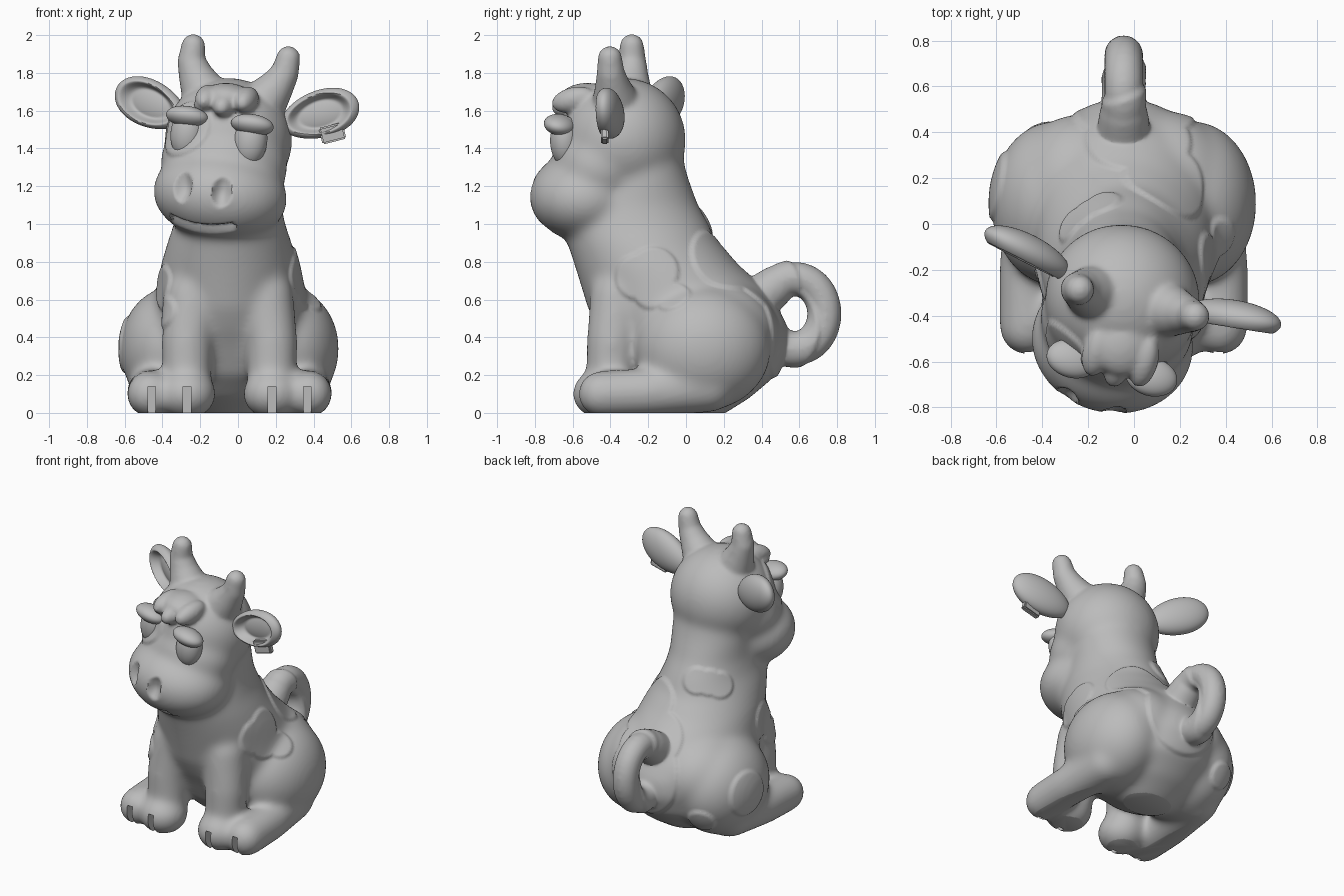
import bpy, bmesh, math
from mathutils import Matrix, Vector

cube = bpy.data.objects.get("Cube")
if cube:
    bpy.data.objects.remove(cube, do_unlink=True)

clay = bpy.data.materials.new("grey_clay")
clay.use_nodes = True
GREY = (0.5, 0.5, 0.5, 1)
clay.diffuse_color = GREY
clay.node_tree.nodes["Principled BSDF"].inputs["Base Color"].default_value = GREY

MID = -0.045                      # centre line of the trunk
T = Matrix.Translation
R = Matrix.Rotation
# Head frame: turned and slightly tilted
HEAD = (T((-0.05, -0.33, 1.45)) @ R(math.radians(-13), 4, 'Z')
        @ R(math.radians(7), 4, 'Y'))
HEAD_INV = HEAD.inverted()


def blob(bm, centre, radii, frame=Matrix(), detail=4):
    m = frame @ T(centre) @ Matrix.Diagonal((*radii, 1))
    return bmesh.ops.create_icosphere(bm, subdivisions=detail, radius=1, matrix=m)["verts"]


def chain(bm, points, frame=Matrix()):
    """Tapered limb through (x, y, z, radius) points."""
    for a, b in zip(points, points[1:]):
        a, b = Vector(a), Vector(b)
        n = max(2, math.ceil((b - a).length / (0.2 * min(a[3], b[3]))))
        for i in range(n + 1):
            p = a.lerp(b, i / n)
            blob(bm, p[:3], (p[3],) * 3, frame, 3)


def loft(bm, sections, sides=40):
    """Trunk from (z, front y, back y, half width) slices."""
    rings = []
    for z, front, back, w in sections:
        rings.append([bm.verts.new((MID + w * math.cos(t), (front + back) / 2
                                    + (back - front) / 2 * math.sin(t), z))
                      for t in (2 * math.pi * i / sides for i in range(sides))])
    for lo, hi in zip(rings, rings[1:]):
        for i in range(sides):
            j = (i + 1) % sides
            bm.faces.new((lo[i], lo[j], hi[j], hi[i]))
    bm.faces.new(rings[0][::-1])
    bm.faces.new(rings[-1])


def make(name, bm):
    me = bpy.data.meshes.new(name)
    bm.to_mesh(me)
    bm.free()
    ob = bpy.data.objects.new(name, me)
    bpy.context.collection.objects.link(ob)
    return ob


def finish(ob, angle=50):
    me = ob.data
    me.materials.clear()
    me.materials.append(clay)
    for p in me.polygons:
        p.use_smooth = True
        p.material_index = 0
    me.set_sharp_from_angle(angle=math.radians(angle))


def bake(ob):
    bpy.context.view_layer.update()
    dg = bpy.context.evaluated_depsgraph_get()
    me = bpy.data.meshes.new_from_object(ob.evaluated_get(dg))
    ob.modifiers.clear()
    ob.data = me


def fuse(ob, voxel, passes):
    """Melt overlapping shells into one softened skin."""
    remesh = ob.modifiers.new("blend", 'REMESH')
    remesh.mode = 'VOXEL'
    remesh.voxel_size = voxel
    relax = ob.modifiers.new("relax", 'SMOOTH')
    relax.factor = 0.5
    relax.iterations = passes
    bake(ob)


# Trunk, limbs and skull, strongly blended
bm = bmesh.new()
loft(bm, [(-0.02, -0.02, 0.18, 0.14), (0.08, -0.2, 0.34, 0.3),
          (0.2, -0.33, 0.48, 0.41), (0.35, -0.41, 0.54, 0.42),
          (0.45, -0.47, 0.53, 0.42), (0.55, -0.52, 0.48, 0.41), (0.65, -0.55, 0.41, 0.39),
          (0.78, -0.59, 0.265, 0.365), (0.9, -0.63, 0.165, 0.33),
          (1.0, -0.66, 0.12, 0.295), (1.1, -0.61, 0.065, 0.275),
          (1.25, -0.5, 0.01, 0.27), (1.4, -0.45, -0.03, 0.25)])
for s in (-1, 1):
    # haunch and its slope into the back, hind foot
    blob(bm, (MID + s * 0.3, 0.09, 0.34), (0.28, 0.36, 0.33))
    blob(bm, (MID + s * 0.19, 0.13, 0.42), (0.3, 0.35, 0.29))
    chain(bm, [(MID + s * 0.38, 0.12, 0.145, 0.145), (MID + s * 0.415, -0.2, 0.11, 0.13),
               (MID + s * 0.42, -0.45, 0.1, 0.125)])
    # front leg, front foot
    chain(bm, [(MID + s * 0.19, -0.36, 0.62, 0.15), (MID + s * 0.225, -0.39, 0.38, 0.138),
               (MID + s * 0.225, -0.4, 0.13, 0.13)])
    blob(bm, (MID + s * 0.225, -0.445, 0.1), (0.155, 0.16, 0.135))
blob(bm, (0, 0, -0.005), (0.34, 0.33, 0.33), HEAD)
blob(bm, (0.015, -0.1, -0.13), (0.34, 0.28, 0.26), HEAD)
blob(bm, (0.035, -0.193, -0.295), (0.36, 0.31, 0.245), HEAD)
bmesh.ops.recalc_face_normals(bm, faces=bm.faces)
body = make("body", bm)
fuse(body, 0.015, 40)

# Horns, forelock and curled tail, lightly blended
bm = bmesh.new()
bm.from_mesh(body.data)
for s in (-1, 1):
    chain(bm, [(s * 0.15 + 0.005, 0, 0.2, 0.13), (s * 0.215 + 0.005, 0, 0.3, 0.095),
               (s * 0.255 + 0.005, 0, 0.38, 0.075), (s * 0.26 + 0.01, 0, 0.465, 0.064)], HEAD)
for x, y, z in ((-0.085, -0.24, 0.21), (0.02, -0.265, 0.19), (0.125, -0.24, 0.225)):
    blob(bm, (0, 0, 0), (0.062, 0.12, 0.066), HEAD @ T((x, y, z)) @ R(0.25, 4, 'X'))
blob(bm, (0.02, -0.19, 0.225), (0.13, 0.14, 0.075), HEAD)
arc = [math.radians(a) for a in range(120, -121, -10)]
curl = [(MID, 0.38, 0.6, 0.11), (MID, 0.47, 0.67, 0.095)]
curl += [(MID, 0.577 + 0.162 * math.cos(a), 0.525 + 0.19 * math.sin(a), 0.085) for a in arc]
chain(bm, curl)
bm.to_mesh(body.data)
bm.free()
fuse(body, 0.013, 7)

# Raised coat patches, as overlapping round regions
PATCHES = [(0.32, -0.26, 0.72, 0.13), (0.32, -0.17, 0.75, 0.14), (0.34, -0.18, 0.66, 0.12),
           (0.36, -0.06, 0.6, 0.1),
           (-0.4, -0.3, 0.66, 0.13), (-0.35, -0.4, 0.53, 0.1),
           (-0.25, -0.01, 0.97, 0.1), (-0.2, 0.03, 0.99, 0.1), (-0.14, 0.07, 1.0, 0.1),
           (0.15, 0.2, 0.8, 0.21), (0.02, 0.38, 0.65, 0.24), (0.0, 0.45, 0.45, 0.27),
           (-0.56, 0.16, 0.36, 0.16), (-0.4, 0.4, 0.2, 0.1)]
PATCHES.append((*(HEAD @ Vector((-0.18, -0.27, 0.03))), 0.165))
PATCHES = [(Vector(p[:3]), p[3]) for p in PATCHES]


def relief(co):
    inside = max(r - (co - c).length for c, r in PATCHES)
    d = 0.013 * min(1, max(0, inside / 0.02))
    h = HEAD_INV @ co
    if h.y < -0.2 and h.z < -0.15:
        # nostrils
        k = ((abs(h.x) - 0.108) / 0.052) ** 2 + ((h.z + 0.27) / 0.08) ** 2
        d -= 0.045 * max(0, 1 - k) ** 0.8
        # smiling mouth
        if abs(h.x) < 0.18:
            d -= 0.028 * max(0, 1 - abs(h.z + 0.475 - h.x ** 2) / 0.025)
    return d


shift = [v.normal * relief(v.co) for v in body.data.vertices]
for v, off in zip(body.data.vertices, shift):
    v.co += off

# Cloven hoof slots
bm = bmesh.new()
for s in (-1, 1):
    for x, y in ((0.225, -0.58), (0.412, -0.56)):
        bmesh.ops.create_cube(bm, size=1, matrix=T((MID + s * x, y, -0.03))
                              @ Matrix.Diagonal((0.04, 0.14, 0.34, 1)))
cutter = make("hoof_cutter", bm)
cutter.hide_render = True
slot = body.modifiers.new("slots", 'BOOLEAN')
slot.operation = 'DIFFERENCE'
slot.solver = 'EXACT'
slot.object = cutter
bake(body)
bpy.data.objects.remove(cutter, do_unlink=True)

# Flat soles on the ground
bm = bmesh.new()
bm.from_mesh(body.data)
bmesh.ops.bisect_plane(bm, geom=bm.verts[:] + bm.edges[:] + bm.faces[:],
                       plane_co=(0, 0, 0), plane_no=(0, 0, 1), clear_inner=True)
bmesh.ops.holes_fill(bm, edges=[e for e in bm.edges if e.is_boundary], sides=0)
bm.to_mesh(body.data)
bm.free()
finish(body)

# Eyes, heavy lids and hollow ears
for s, side in ((-1, "right"), (1, "left")):
    bm = bmesh.new()
    blob(bm, (s * 0.172 + 0.01, -0.275, 0.01), (0.09, 0.08, 0.135), HEAD)
    finish(make(side + "_eye", bm))

    bm = bmesh.new()
    blob(bm, (0, 0, 0), (0.115, 0.085, 0.055),
         HEAD @ T((s * 0.178 + 0.01, -0.3, 0.098)) @ R(-0.25, 4, 'X'))
    finish(make(side + "_eyelid", bm))

    bm = bmesh.new()
    for v in blob(bm, (0, 0, 0), (0.215, 0.078, 0.125), detail=5):
        k = (v.co.x / 0.215) ** 2 + (v.co.z / 0.125) ** 2
        if v.co.y < 0:
            dip = min(1, max(0, (0.72 - k) / 0.45))
            v.co.y += 0.075 * dip * dip * (3 - 2 * dip)
        v.co.z *= 1 + s * v.co.x * 0.5
    bm.transform(HEAD @ T((s * 0.47, 0.07 - s * 0.038, 0.16 + s * 0.03))
                 @ R(s * 0.155 - 0.085, 4, 'Z') @ R(-s * 0.33 - 0.08, 4, 'Y'))
    finish(make(side + "_ear", bm))

# Ear tag
bm = bmesh.new()
bmesh.ops.create_cube(bm, size=1, matrix=T((0.5, -0.43, 1.48)) @ R(-0.25, 4, 'Y')
                      @ Matrix.Diagonal((0.13, 0.04, 0.09, 1)))
bmesh.ops.bevel(bm, geom=bm.edges[:], offset=0.008, segments=2, affect='EDGES')
finish(make("ear_tag", bm), 35)
